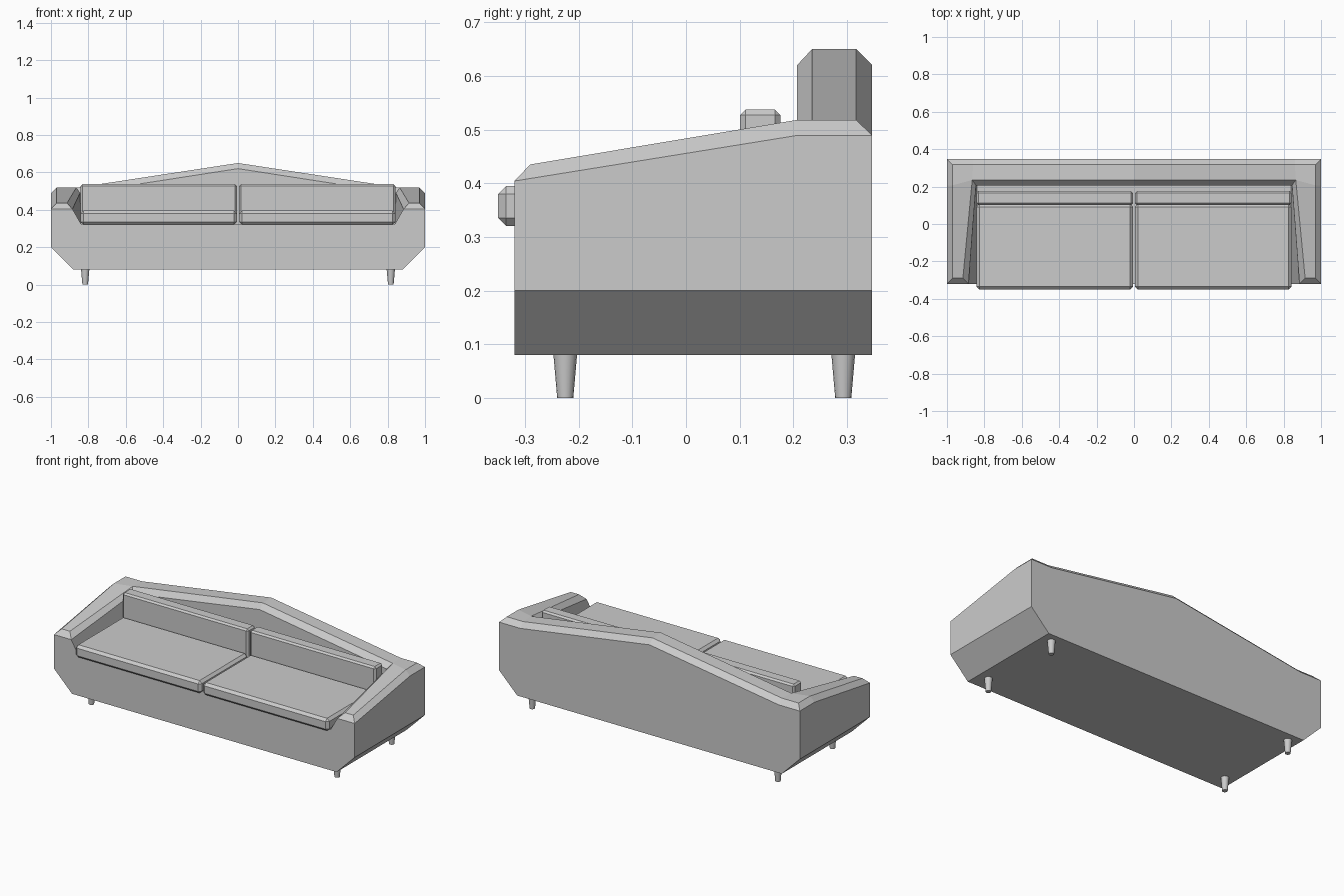
import bpy, bmesh

if "Cube" in bpy.data.objects:
    bpy.data.objects.remove(bpy.data.objects["Cube"])


def make_object(name, bm):
    bmesh.ops.recalc_face_normals(bm, faces=bm.faces[:])
    mesh = bpy.data.meshes.new(name)
    bm.to_mesh(mesh)
    bm.free()
    obj = bpy.data.objects.new(name, mesh)
    bpy.context.collection.objects.link(obj)
    return obj


# Upholstered body: named corner points of the right half, then mirrored
F, B, I = -0.32, 0.347, 0.207          # front, back and inner-back planes
FLOOR = 0.325
pts = {
    # underside and lower slanted side
    "bf0": (0, F, .08), "bf": (.88, F, .08), "bb": (.88, B, .08), "bb0": (0, B, .08),
    "sf": (1, F, .2), "sb": (1, B, .2),
    # outer rim
    "of": (1, F, .404), "om": (1, I, .489), "oc": (1, B, .489),
    "or": (.86, B, .489), "op": (0, B, .62),
    # top, outer edge
    "tf": (.97, -.29, .435), "tm": (.97, I, .518), "tc": (.97, .317, .518),
    "tr": (.86, .317, .518), "tp": (0, .317, .65),
    # top, inner edge
    "uf": (.915, -.29, .435), "uc": (.865, .235, .518), "up": (0, .235, .65),
    # inner wall and recess floor
    "wf": (.885, F, .404), "wc": (.845, I, .489), "wp": (0, I, .62),
    "ff": (.84, F, FLOOR), "fc": (.84, I, FLOOR), "fp": (0, I, FLOOR), "f0": (0, F, FLOOR),
}
faces = [
    "bf0 bf bb bb0", "bf sf sb bb", "sf of om oc sb",       # base and side
    "bf0 bf sf of wf ff f0", "bb0 bb sb oc or op",          # front and back
    "of om tm tf", "om oc tc tm", "oc or tr tc", "or op tp tr",   # outer chamfer
    "tf tm uc uf", "tm tc tr uc", "tr tp up uc",            # top
    "of tf uf wf", "uf uc wc wf", "uc up wp wc",            # front and inner chamfer
    "wf wc fc ff", "wc wp fp fc", "ff fc fp f0",            # recess
]
bm = bmesh.new()
v = {k: bm.verts.new(p) for k, p in pts.items()}
for f in faces:
    bm.faces.new([v[k] for k in f.split()])
body = make_object("sofa_body", bm)
mirror = body.modifiers.new("Mirror", 'MIRROR')
mirror.use_clip = True


# Chamfered cushion box between two corners
def cushion(name, lo, hi, chamfer):
    bm = bmesh.new()
    bmesh.ops.create_cube(bm, size=1)
    for vert in bm.verts:
        vert.co = [(a + b) / 2 + c * (b - a) for a, b, c in zip(lo, hi, vert.co)]
    bmesh.ops.bevel(bm, geom=bm.edges[:], offset=chamfer, segments=1,
                    affect='EDGES', profile=0.5)
    return make_object(name, bm)


# Tapered round leg
def leg(name, x, y):
    bpy.ops.mesh.primitive_cone_add(vertices=16, radius1=.015, radius2=.022,
                                    depth=.08, location=(x, y, .04))
    bpy.context.object.name = name
    bpy.ops.object.shade_smooth_by_angle()


for side, s in (("left", -1), ("right", 1)):
    x0, x1 = sorted((s * .006, s * .842))
    cushion(f"{side}_seat_cushion", (x0, -.35, .32), (x1, .107, .395), .015)
    cushion(f"{side}_back_cushion", (x0, .101, .33), (x1, .176, .537), .01)
    leg(f"{side}_front_leg", s * .817, -.225)
    leg(f"{side}_back_leg", s * .817, .293)
